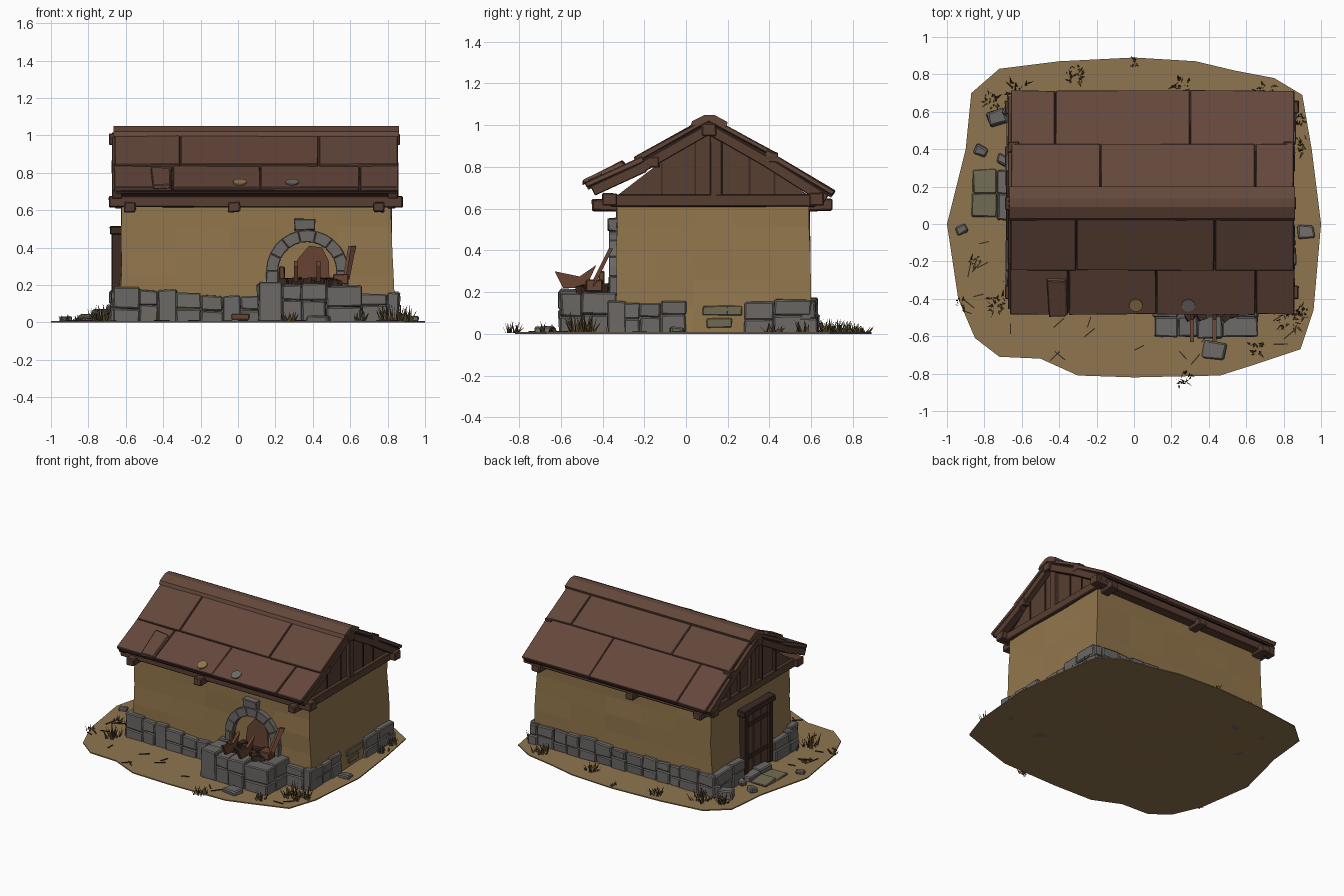
import bpy, bmesh, math, random
from mathutils import Matrix, Vector

random.seed(7)
rnd = random.uniform
if "Cube" in bpy.data.objects:
    bpy.data.objects.remove(bpy.data.objects["Cube"])


def material(name, r, g, b):
    col = [((c / 255 + 0.055) / 1.055) ** 2.4 for c in (r, g, b)] + [1]
    m = bpy.data.materials.new(name)
    m.use_nodes = True
    m.diffuse_color = col
    m.node_tree.nodes["Principled BSDF"].inputs["Base Color"].default_value = col
    return m


plaster = material("ochre plaster", 146, 118, 76)
earth = material("dry earth", 143, 117, 79)
roof_wood = material("roof wood", 100, 71, 59)
beam_wood = material("beam wood", 88, 62, 50)
dark_wood = material("dark wood", 60, 42, 35)
stone = material("grey stone", 108, 105, 102)
moss = material("mossy stone", 113, 107, 82)
rust = material("rust and soot", 104, 68, 50)
straw = material("dry grass", 92, 76, 44)


def finish(name, bm, mat, bevel=0):
    bmesh.ops.recalc_face_normals(bm, faces=bm.faces)
    me = bpy.data.meshes.new(name)
    bm.to_mesh(me)
    bm.free()
    me.materials.append(mat)
    ob = bpy.data.objects.new(name, me)
    bpy.context.collection.objects.link(ob)
    if bevel:
        mod = ob.modifiers.new("worn edges", "BEVEL")
        mod.width, mod.segments, mod.limit_method = bevel, 1, "ANGLE"
    return ob


def box(bm, lo, hi, jitter=0, rot=None):
    lo, hi = Vector(lo), Vector(hi)
    mat = Matrix.Translation((lo + hi) / 2)
    if rot:
        mat = mat @ Matrix.Rotation(rot[0], 4, rot[1])
    mat = mat @ Matrix.Diagonal((*(hi - lo), 1))
    verts = bmesh.ops.create_cube(bm, size=1, matrix=mat)["verts"]
    for v in verts:
        v.co += Vector([rnd(-jitter, jitter) for _ in range(3)])
        v.co.z = max(v.co.z, 0)
    return verts


def boxes(name, mat, pairs, bevel=0.005, jitter=0.002):
    bm = bmesh.new()
    for lo, hi in pairs:
        box(bm, lo, hi, jitter)
    return finish(name, bm, mat, bevel)


def slab(bm, p, q, x0, x1, t, drop=0, jitter=0):
    """Sloped board between two (y, z) points, p in front of q, hanging below them."""
    a = math.atan2(q[1] - p[1], q[0] - p[0])
    n = Vector((0, -math.sin(a), math.cos(a)))
    c = Vector(((x0 + x1) / 2, (p[0] + q[0]) / 2, (p[1] + q[1]) / 2)) - n * (t / 2 + drop)
    size = Vector((x1 - x0, math.dist(p, q), t))
    verts = bmesh.ops.create_cube(bm, size=1, matrix=Matrix.Translation(c)
                                  @ Matrix.Rotation(a, 4, "X") @ Matrix.Diagonal((*size, 1)))["verts"]
    for v in verts:
        v.co += Vector([rnd(-jitter, jitter) for _ in range(3)])


def prism(bm, outline, direction):
    f = bm.faces.new([bm.verts.new(p) for p in outline])
    ext = bmesh.ops.extrude_face_region(bm, geom=[f])["geom"]
    bmesh.ops.translate(bm, vec=direction, verts=[v for v in ext if isinstance(v, bmesh.types.BMVert)])


def masonry(bm, a0, a1, lo, hi, top, axis):
    """Rough stones laid along one axis, some single and some stacked in pairs."""
    a = a0
    while a < a1 - 0.01:
        b = a + rnd(0.08, 0.16)
        b = a1 if a1 - b < 0.05 else b
        h, mid = top + rnd(-0.015, 0.012), top * rnd(0.4, 0.6)
        for z0, z1 in random.choice([[(0, h)], [(0, mid), (mid, h)], [(0, mid), (mid, h)]]):
            o = rnd(0, 0.012)
            if axis == "x":
                box(bm, (a, lo - o, z0), (b, hi + o, z1), 0.005)
            else:
                box(bm, (lo - o, a, z0), (hi + o, b, z1), 0.005)
        a = b


# Ground
outline = [(-1, 0), (-.9, .4), (-.87, .7), (-.72, .83), (-.4, .87), (0, .89), (.33, .87), (.54, .82),
           (.75, .78), (.9, .69), (.95, .4), (1, 0), (.96, -.46), (.89, -.67), (.65, -.75), (.46, -.81),
           (0, -.82), (-.3, -.81), (-.5, -.72), (-.72, -.71), (-.85, -.61), (-.94, -.4)]
bm = bmesh.new()
prism(bm, [(x, y, 0) for x, y in outline], (0, 0, 0.008))
finish("ground", bm, earth)

# Plaster walls, flared towards the foot and slightly uneven
bm = bmesh.new()
box(bm, (-.62, -.33, 0), (.82, .59, .64))
bmesh.ops.subdivide_edges(bm, edges=bm.edges[:], cuts=4, use_grid_fill=True)
for v in bm.verts:
    flare = 1 + 0.03 * (1 - v.co.z / 0.64) ** 2
    v.co.x = 0.1 + (v.co.x - 0.1) * flare + rnd(-.005, .005)
    v.co.y = 0.13 + (v.co.y - 0.13) * flare + rnd(-.005, .005)
finish("walls", bm, plaster)

# Stone footing
bm = bmesh.new()
masonry(bm, -.67, -.2, -.37, -.29, .175, "x")
masonry(bm, -.2, .12, -.37, -.29, .15, "x")
masonry(bm, .64, .86, -.37, -.29, .165, "x")
masonry(bm, -.67, .86, .55, .62, .16, "x")
masonry(bm, -.36, 0, .79, .855, .155, "y")
masonry(bm, .28, .6, .79, .855, .155, "y")
masonry(bm, -.36, -.08, -.675, -.6, .165, "y")
masonry(bm, .28, .6, -.675, -.6, .165, "y")
finish("stone_footing", bm, stone, 0.007)
boxes("footing_patch", moss, [((.8, y, z), (.845, y + .12, z + .045))
                             for y, z in ((.08, .09), (.1, .03), (.15, .14 - .05))], .004)

# Gable ends: plank triangle, posts, tie beams
for side, x in (("left", .8), ("right", -.62)):
    out = 1 if x > 0 else -1
    bm = bmesh.new()
    prism(bm, [(x, -.36, .64), (x, .62, .64), (x, .11, 1.0)], (out * .015, 0, 0))
    finish("gable_boards_" + side, bm, beam_wood)
    xs = sorted((x, x + out * .04))
    boxes("gable_post_" + side, beam_wood, [((xs[0], .115, .65), (xs[1], .175, .99))])
    boxes("plank_gaps_" + side, dark_wood,
          [((xs[0] - .001, y, .66), (xs[0] + .041 - .02 * (out > 0), y + .008, h))
           for y, h in ((-.12, .82), (.04, .93), (.3, .86), (.42, .77))], 0, 0)
    boxes("tie_beam_" + side, beam_wood, [((xs[0], -.36, .61), (xs[1], .62, .668))])
    # Rafters following the roof, with purlin ends
    bm = bmesh.new()
    edge = sorted((x + out * .0, x + out * .055))
    for p, q in (((-.47, .735), (-.22, .85)), ((-.24, .845), (.11, 1.045)),
                 ((.11, 1.045), (.42, .868)), ((.4, .88), (.7, .69))):
        slab(bm, p, q, *edge, .05, .03)
    for y, z in ((-.19, .8), (.38, .82), (.08, .95)):
        box(bm, (edge[0], y, z), (edge[1] + .002, y + .06, z + .05), 0.004)
    finish("rafters_" + side, bm, beam_wood, 0.004)

# Eave beams and projecting beam ends
boxes("eave_beams", beam_wood, [((-.69, -.4, .615), (.88, -.33, .675)), ((-.69, .59, .615), (.88, .66, .675))])
boxes("beam_ends", beam_wood, [((x, y, .59), (x + .065, y + .14, .645))
                               for x in (-.61, -.055, .72) for y in (-.45, .56)], .006, .004)

# Roof boards in overlapping courses over a dark lining
front_up, front_low = ((-.25, .845), (.11, 1.045)), ((-.485, .725), (-.21, .85))
back_up, back_low = ((.11, 1.045), (.43, .87)), ((.39, .88), (.715, .685))
courses = [(front_up, (-.66, -.31, .43, .855)), (front_low, (-.665, -.35, .12, .65, .86)),
           (back_up, (-.66, -.18, .65, .855)), (back_low, (-.66, -.42, .3, .86))]
bm, lining = bmesh.new(), bmesh.new()
for (p, q), seams in courses:
    slab(lining, p, q, -.65, .845, .012, .026)
    for x0, x1 in zip(seams, seams[1:]):
        slab(bm, p, q, x0 + .002, x1 - .002, .026, 0, .003)
# Split board hanging off the front eave
slab(bm, (-.5, .735), (-.3, .83), -.46, -.36, .02, 0, .008)
finish("roof_boards", bm, roof_wood, 0.004)
finish("roof_lining", lining, dark_wood)

# Ridge cap
bm = bmesh.new()
prism(bm, [(-.665, y, z) for y, z in ((.02, .995), (.03, 1.02), (.09, 1.05), (.135, 1.05), (.2, 1.015),
                                      (.19, .985), (.11, 1.02))], (1.525, 0, 0))
finish("ridge_cap", bm, roof_wood)
boxes("ridge_beam", beam_wood, [((-.69, .075, .95), (.865, .145, 1.01))])

# Small worn patches by the front eave
a = math.atan2(.125, .275)
for i, (x, m) in enumerate(((.01, plaster), (.29, stone))):
    bm = bmesh.new()
    bmesh.ops.create_cone(bm, cap_ends=True, segments=12, radius1=.036, radius2=.036, depth=.008,
                          matrix=Matrix.Translation((x, -.435, .75)) @ Matrix.Rotation(a, 4, "X"))
    finish("roof_patch_%d" % i, bm, m)

# Door with frame, lintel and step
boxes("door", beam_wood, [((-.655, y, .03), (-.61, y + .084, .475)) for y in (-.03, .056, .142)], .003, 0)
boxes("door_frame", dark_wood, [((-.675, -.065, .02), (-.6, -.025, .48)), ((-.675, .225, .02), (-.6, .265, .48)),
                                ((-.685, -.085, .47), (-.6, .285, .515))])
boxes("door_braces", dark_wood, [((-.664, -.02, z), (-.64, .22, z + .03)) for z in (.13, .37)], .003, 0)
boxes("door_step", stone, [((-.73, .02, 0), (-.66, .16, .05)), ((-.73, .16, 0), (-.66, .29, .045))], .007, .006)
boxes("path_slabs", moss, [((-.87, .04, 0), (-.735, .16, .022)), ((-.86, .17, 0), (-.735, .29, .025))], .005, .008)

# Forge hearth
bm = bmesh.new()
masonry(bm, .11, .66, -.6, -.5, .205, "x")
masonry(bm, -.5, -.33, .11, .23, .205, "y")
masonry(bm, -.5, -.33, .54, .66, .205, "y")
box(bm, (.2, -.52, 0), (.56, -.33, .19))
finish("hearth", bm, stone, 0.007)

# Hearth arch with keystone
bm = bmesh.new()
cx, cz, inner, outer, n = .37, .275, .155, .22, 7
for i in range(n):
    t0, t1 = math.pi * i / n, math.pi * (i + 1) / n
    ring = [(inner, t0), (outer, t0), (outer, (t0 + t1) / 2), (outer, t1), (inner, t1), (inner, (t0 + t1) / 2)]
    prism(bm, [(cx + r * math.cos(t), -.37, cz + r * math.sin(t)) for r, t in ring], (0, .06, 0))
for x in (cx - outer, cx + inner):
    box(bm, (x, -.37, .19), (x + outer - inner, -.31, cz), .002)
box(bm, (.3, -.375, .49), (.41, -.31, .555), .006)
finish("hearth_arch", bm, stone, 0.004)

# Soot mark in the niche
bm = bmesh.new()
prism(bm, [(x, -.345, z) for x, z in ((.3, .2), (.49, .2), (.485, .33), (.45, .4), (.38, .41), (.32, .34))],
      (0, .009, 0))
finish("soot_mark", bm, rust)

# Coals, blocks and tools on the hearth
bm = bmesh.new()
for _ in range(30):
    x, y, s = rnd(.24, .54), rnd(-.5, -.37), rnd(.012, .024)
    box(bm, (x - s, y - s, .19), (x + s, y + s, .2 + s * 1.6), .006, (rnd(0, 3), "Z"))
finish("coals", bm, dark_wood)
boxes("wood_blocks", rust, [((.51, -.48, .205), (.59, -.4, .26)), ((.22, -.42, .2), (.25, -.39, .3))])
bm = bmesh.new()
prism(bm, [(.56, -.46, .23), (.58, -.44, .23), (.615, -.35, .41), (.59, -.37, .41)], (.016, 0, 0))
finish("iron_bar", bm, rust)
bm = bmesh.new()
for x in (.3, .42):
    prism(bm, [(x, y, z) for y, z in ((-.59, .22), (-.48, .22), (-.43, .33), (-.51, .275), (-.63, .3))], (.02, .0, .0))
finish("tongs_and_blades", bm, rust)
boxes("ash_hatch", rust, [((-.035, -.39, .015), (.06, -.36, .045))], .003)

# Loose stones
bm = bmesh.new()
for x, y, s, h in ((-.73, .57, .05, .07), (-.82, .39, .035, .04), (.92, -.04, .045, .03), (.43, -.68, .06, .03),
                   (-.92, -.03, .03, .03), (-.66, .6, .04, .09), (-.7, .34, .035, .04)):
    box(bm, (x - s, y - s * .75, 0), (x + s, y + s * .75, h), .008, (rnd(-.5, .5), "Z"))
finish("loose_stones", bm, stone, 0.008)

# Fallen twigs
bm = bmesh.new()
for x, y in [(rnd(-.85, .85), rnd(-.74, -.5)) for _ in range(14)] + [(rnd(-.9, -.74), rnd(-.5, .0)) for _ in range(7)]:
    box(bm, (x - rnd(.02, .05), y - .003, .006), (x + .03, y + .003, .013), 0, (rnd(0, 3), "Z"))
finish("twigs", bm, dark_wood)

# Dry grass tufts
bm = bmesh.new()
for x, y, r, h in ((-.62, .69, .09, .08), (-.76, .66, .05, .07), (-.32, .8, .06, .06), (0, .86, .025, .04),
                   (-.73, -.43, .06, .11), (-.93, -.42, .03, .04), (.27, -.83, .05, .06), (.82, -.5, .08, .12),
                   (.9, -.47, .04, .09), (.65, -.67, .04, .06), (.89, .42, .05, .06), (.88, .56, .04, .07),
                   (.25, .74, .06, .06), (.7, .7, .06, .07), (-.85, -.2, .03, .04), (-.68, -.3, .03, .1)):
    for _ in range(int(r * 450)):
        t, d = rnd(0, math.tau), Vector((rnd(-r, r), rnd(-r, r), 0)) * .7
        base = Vector((x, y, .004)) + d
        w = Vector((math.cos(t), math.sin(t), 0)) * .007
        tip = base + d * .4 + Vector((rnd(-.025, .025), rnd(-.025, .025), h * rnd(.4, 1)))
        bm.faces.new([bm.verts.new(p) for p in (base - w, base + w, tip)])
finish("grass", bm, straw)
